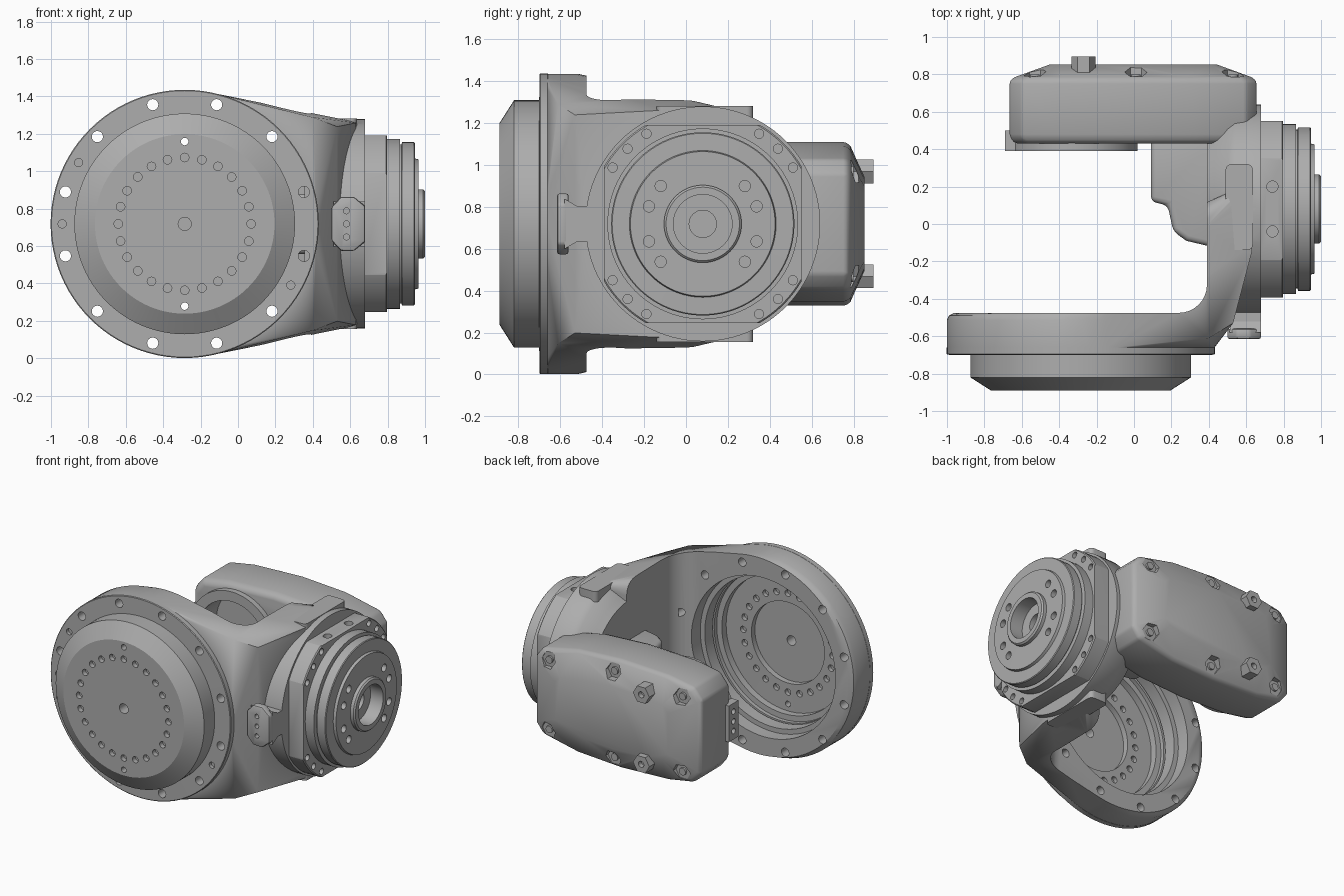
import bpy, bmesh, math
from mathutils import Vector, Matrix

cube = bpy.data.objects.get("Cube")
if cube:
    bpy.data.objects.remove(cube)

grey = bpy.data.materials.new("cast_grey")
grey.use_nodes = True
COLOR = (0.42, 0.42, 0.42, 1)
grey.diffuse_color = COLOR
grey.node_tree.nodes["Principled BSDF"].inputs["Base Color"].default_value = COLOR

# Axis frames: local x, y across, local z along the axis
MID = 0.718
HUB_X, OUT_Y = -0.285, 0.08


def frame(axis, origin):
    rows = {"x": ((0, 0, 1), (1, 0, 0), (0, 1, 0)),
            "y": ((1, 0, 0), (0, 0, 1), (0, 1, 0)),
            "z": ((1, 0, 0), (0, 1, 0), (0, 0, 1))}[axis]
    return Matrix.Translation(origin) @ Matrix(rows).to_4x4()


HUB = frame("y", (HUB_X, 0, MID))
OUT = frame("x", (0, OUT_Y, MID))
MOTOR = frame("y", (-0.32, 0, MID))
REAR = frame("y", (0, 0, MID))
UP = frame("z", (0, 0, MID))


def finish(bm, name):
    bmesh.ops.recalc_face_normals(bm, faces=bm.faces)
    mesh = bpy.data.meshes.new(name)
    bm.to_mesh(mesh)
    bm.free()
    ob = bpy.data.objects.new(name, mesh)
    bpy.context.collection.objects.link(ob)
    mesh.materials.append(grey)
    return ob


def circle(r, n=64):
    return [(r * math.cos(2 * math.pi * i / n), r * math.sin(2 * math.pi * i / n)) for i in range(n)]


def loft(bm, mat, layers):
    """Skin equal-length outlines, given as (height, points), and cap both ends."""
    rings = [[bm.verts.new(mat @ Vector((a, b, t))) for a, b in pts] for t, pts in layers]
    for low, high in zip(rings, rings[1:]):
        for i in range(len(low)):
            j = (i + 1) % len(low)
            bm.faces.new((low[i], low[j], high[j], high[i]))
    bm.faces.new(rings[0][::-1])
    bm.faces.new(rings[-1])


def turned(name, mat, profile, n=96):
    bm = bmesh.new()
    loft(bm, mat, [(t, circle(r, n)) for t, r in profile])
    return finish(bm, name)


def prism(name, mat, outline, low, high):
    bm = bmesh.new()
    loft(bm, mat, [(low, outline), (high, outline)])
    return finish(bm, name)


def pins(name, mat, spots, low, high, n=16):
    """A group of small cylinders; each spot is (across, up, radius)."""
    bm = bmesh.new()
    for a, b, r in spots:
        loft(bm, mat @ Matrix.Translation((a, b, 0)), [(low, circle(r, n)), (high, circle(r, n))])
    return finish(bm, name)


def polar(radius, degrees, hole):
    return [(radius * math.cos(math.radians(d)), radius * math.sin(math.radians(d)), hole) for d in degrees]


def apply(ob, mod):
    bpy.context.view_layer.objects.active = ob
    bpy.ops.object.modifier_apply(modifier=mod.name)


def cut(ob, *cutters, mode="DIFFERENCE"):
    for cutter in cutters:
        mod = ob.modifiers.new("cut", "BOOLEAN")
        mod.operation, mod.solver, mod.object = mode, "EXACT", cutter
        apply(ob, mod)
        bpy.data.objects.remove(cutter)


def bevel(ob, width, segments=3):
    mod = ob.modifiers.new("bevel", "BEVEL")
    mod.width, mod.segments, mod.angle_limit = width, segments, math.radians(25)
    apply(ob, mod)


def rounded(x0, x1, y0, y1, r, steps=5):
    pts = []
    for k, (x, y) in enumerate(((x1 - r, y1 - r), (x0 + r, y1 - r), (x0 + r, y0 + r), (x1 - r, y0 + r))):
        for s in range(steps + 1):
            a = math.pi / 2 * (k + s / steps)
            pts.append((x + r * math.cos(a), y + r * math.sin(a)))
    return pts


FLANGE_BOLTS = polar(0.66, range(15, 360, 30), 0.03)

# Arm body: hull from the hub disc to an upright wall with a diagonal front corner
bm = bmesh.new()
for t, r in ((-0.66, 0.716), (-0.515, 0.716), (-0.49, 0.705), (-0.475, 0.677)):
    for a, b in circle(r, 96):
        bm.verts.new(HUB @ Vector((a, b, t)))
for x, y, h in ((0.40, -0.61, 0.57), (0.53, -0.53, 0.52), (0.58, -0.15, 0.555), (0.63, -0.15, 0.54),
                (0.58, 0.2, 0.548), (0.63, 0.2, 0.54)):
    for side in (-1, 1):
        bm.verts.new((x, y, MID + side * h))
hull = bmesh.ops.convex_hull(bm, input=bm.verts)
bmesh.ops.delete(bm, geom=list({v for v in hull["geom_interior"] if isinstance(v, bmesh.types.BMVert)}),
                 context="VERTS")
body = finish(bm, "arm_body")

# Round collar joined on, then the yoke opening, bore and bolt holes cut away
cut(body, turned("collar", OUT, [(0.36, 0.42), (0.43, 0.48), (0.50, 0.54), (0.54, 0.56), (0.68, 0.56)]),
    mode="UNION")
R = 0.15
fillet = [(0.39 - R + R * math.cos(a), -0.475 + R + R * math.sin(a))
          for a in (-math.pi / 2 * s / 8 for s in range(9))]
cut(body,
    prism("yoke_cutter", UP, [(0.39, 1.2)] + fillet + [(-1.4, -0.475), (-1.4, 1.2)], -1, 1),
    turned("bore_cutter", HUB, [(-0.9, 0.57), (-0.3, 0.57)]),
    pins("bolt_cutter", HUB, FLANGE_BOLTS, -0.8, -0.42))

# Hub cover: flange plate and tapered cap with a stepped bore behind it
cover = turned("hub_cover", HUB, [(-0.89, 0.48), (-0.82, 0.59), (-0.70, 0.59), (-0.699, 0.712),
                                  (-0.695, 0.717), (-0.66, 0.717), (-0.655, 0.712), (-0.645, 0.712)])
extra = polar(0.655, (180, 150, 330), 0.022)
cut(cover,
    turned("cover_bore", HUB, [(-0.79, 0.29), (-0.75, 0.29), (-0.749, 0.49), (-0.70, 0.49),
                               (-0.699, 0.53), (-0.67, 0.53), (-0.669, 0.56), (-0.5, 0.56)]),
    pins("flange_hole_cutter", HUB, FLANGE_BOLTS, -0.8, -0.6),
    pins("small_hole_cutter", HUB, extra, -0.72, -0.675),
    pins("cap_hole_cutter", HUB, polar(0.355, range(0, 360, 15), 0.023), -0.9, -0.855),
    pins("inner_hole_cutter", HUB, polar(0.355, range(0, 360, 15), 0.023), -0.78, -0.74),
    pins("through_hole_cutter", HUB, polar(0.44, (90, 270), 0.02) + [(0, 0, 0.035)], -1, -0.6))

# Inner bore lip
lip = turned("bore_lip", HUB, [(-0.66, 0.575), (-0.57, 0.575)])
cut(lip, turned("lip_cutter", HUB, [(-0.7, 0.535), (-0.5, 0.535)]))

# Output mounting plate: disc trimmed to a square, with corner bolts and side holes
plate = turned("output_plate", OUT, [(0.66, 0.545), (0.79, 0.545), (0.797, 0.538)])
corners = [c + d for c in (45, 135, 225, 315) for d in (-13, 0, 13)]
half = 0.472
cut(plate, prism("plate_trim", OUT, [(-half, -half), (half, -half), (half, half), (-half, half)], 0.5, 1),
    mode="INTERSECT")
cut(plate, pins("corner_cutter", OUT, polar(0.507, corners, 0.022), 0.76, 0.9),
    pins("side_cutter", frame("z", (0.74, OUT_Y, MID)), [(0, 0.12, 0.03), (0, -0.12, 0.03)], 0.44, 0.6))

# Stepped output flange with its bolt circle and raised centre ring
flange = turned("output_flange", OUT, [(0.78, 0.455), (0.865, 0.455), (0.866, 0.425), (0.875, 0.425),
                                       (0.876, 0.437), (0.94, 0.437), (0.945, 0.432), (0.946, 0.35),
                                       (0.965, 0.345), (0.966, 0.185), (0.99, 0.185), (1.0, 0.175)])
cut(flange, turned("ring_bore", OUT, [(0.90, 0.14), (1.1, 0.14)]),
    turned("centre_bore", OUT, [(0.82, 0.065), (1.1, 0.065)], 32),
    pins("output_hole_cutter", OUT, polar(0.27, (18, 42, 138, 162, 198, 222, 318, 342), 0.027), 0.92, 1.1))

# Rear motor housing: long sides bow outwards, cover slopes in
upper = [(0.655, 0.24), (0.60, 0.31), (0.32, 0.37), (-0.02, 0.39), (-0.40, 0.375), (-0.60, 0.34), (-0.665, 0.26)]
outline = upper + [(x, -z) for x, z in reversed(upper)]
bm = bmesh.new()
loft(bm, REAR, [(t, [(x * sx, z * sz) for x, z in outline])
                for t, sx, sz in ((0.43, 0.95, 0.92), (0.45, 0.985, 0.97), (0.48, 1, 1),
                                  (0.765, 1, 1), (0.785, 0.96, 0.95), (0.852, 0.68, 0.57))])
housing = finish(bm, "motor_housing")
bevel(housing, 0.02, 2)
screws = [(x, side * z, 0.026) for x, z in ((-0.53, 0.27), (0.01, 0.31), (0.53, 0.25)) for side in (-1, 1)]
cut(housing, turned("motor_bore", MOTOR, [(0.3, 0.27), (0.6, 0.27)], 64),
    pins("pocket_cutter", REAR, [(x, z, 0.06) for x, z, r in screws], 0.785, 1, 6))
pins("housing_screws", REAR, screws, 0.75, 0.80)

# Motor seat ring on the inner side
seat = turned("motor_seat", MOTOR, [(0.39, 0.34), (0.46, 0.34)], 64)
cut(seat, turned("seat_cutter", MOTOR, [(0.3, 0.27), (0.5, 0.27)], 64))

# Rear studs
studs = pins("rear_studs", REAR, [(-0.27, z, 0.065) for z in (-0.25, 0.25)], 0.76, 0.895, 6)
cut(studs, pins("stud_cutter", REAR, [(-0.27, z, 0.022) for z in (-0.25, 0.25)], 0.86, 1))

# Small bracket at the housing end
SIDE = frame("x", (0, 0, MID))
bracket = prism("end_bracket", SIDE, [(0.39, -0.13), (0.50, -0.13), (0.50, 0.13), (0.39, 0.13)], -0.69, -0.62)
cut(bracket, pins("bracket_cutter", SIDE, [(0.445, z, 0.02) for z in (-0.07, 0, 0.07)], -0.8, -0.66))

# Inner gear boss inside the yoke
boss = prism("inner_boss", UP,
             [(0.09, 0.46), (0.09, 0.12), (0.18, 0.10), (0.21, -0.04), (0.28, -0.09), (0.45, -0.13), (0.45, 0.46)],
             -0.16, 0.16)
bevel(boss, 0.03)

# Cable lug on the front corner: octagonal pad on a narrower web
pad_side = [(0.50, 0.09), (0.55, 0.145), (0.62, 0.145), (0.68, 0.095)]
lug = prism("front_lug", REAR, pad_side + [(x, -z) for x, z in reversed(pad_side)], -0.615, -0.56)
bevel(lug, 0.012, 2)
cut(lug, pins("lug_cutter", REAR, [(0.58, z, 0.016) for z in (-0.07, 0, 0.07)], -0.7, -0.58))
bm = bmesh.new()
loft(bm, REAR, [(t, [(x0, -h), (0.68, -h), (0.68, h), (x0, h)])
                for t, x0, h in ((-0.58, 0.51, 0.12), (-0.52, 0.52, 0.085), (-0.46, 0.50, 0.085), (-0.30, 0.50, 0.25))])
finish(bm, "lug_web")

# Flat pads on top and underneath the arm
for name, low, high in (("top_pad", 0.46, 0.563), ("bottom_pad", -0.563, -0.46)):
    prism(name, UP, rounded(0.49, 0.635, -0.14, 0.32, 0.03), low, high)

# Smooth shading with crisp edges
for ob in bpy.context.scene.objects:
    ob.select_set(ob.type == "MESH" and grey.name in ob.data.materials)
bpy.context.view_layer.objects.active = body
bpy.ops.object.shade_smooth_by_angle(angle=math.radians(30))
